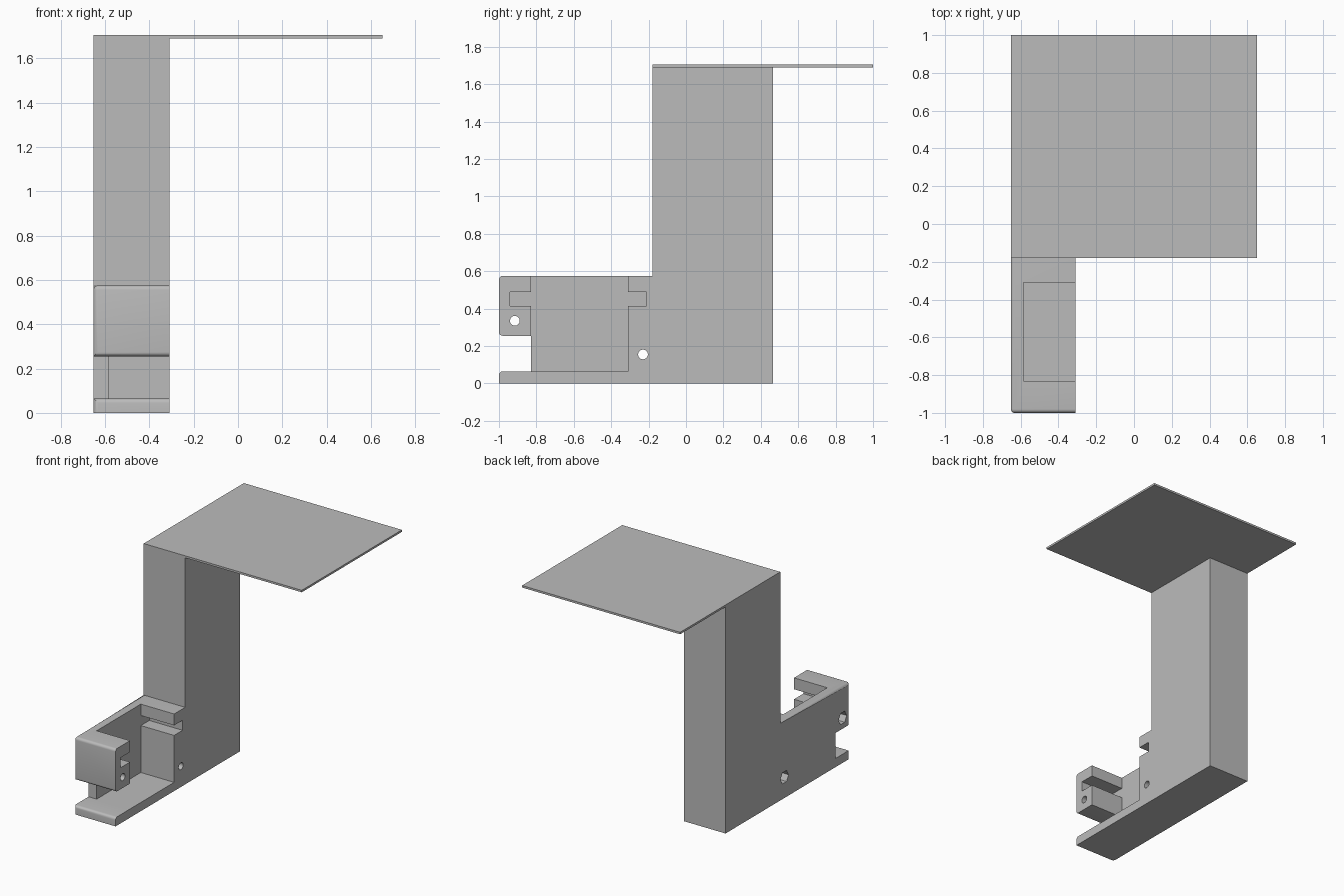
import bpy, bmesh, math
from mathutils import Matrix, Vector

if "Cube" in bpy.data.objects:
    bpy.data.objects.remove(bpy.data.objects["Cube"])

grey = bpy.data.materials.new("plain_grey")
grey.diffuse_color = (0.5, 0.5, 0.5, 1)
grey.use_nodes = True
grey.node_tree.nodes["Principled BSDF"].inputs["Base Color"].default_value = grey.diffuse_color

X0, X1 = -0.652, -0.31      # left and right faces of the bracket


def finish(bm, name):
    bmesh.ops.recalc_face_normals(bm, faces=bm.faces)
    mesh = bpy.data.meshes.new(name)
    bm.to_mesh(mesh)
    bm.free()
    ob = bpy.data.objects.new(name, mesh)
    bpy.context.collection.objects.link(ob)
    mesh.materials.append(grey)
    return ob


def box(name, x0, x1, y0, y1, z0, z1):
    bm = bmesh.new()
    bmesh.ops.create_cube(bm, size=1)
    for v in bm.verts:
        v.co = Vector((x1 if v.co.x > 0 else x0,
                       y1 if v.co.y > 0 else y0,
                       z1 if v.co.z > 0 else z0))
    return finish(bm, name)


def rod(name, x0, x1, y, z, r, sides):
    bm = bmesh.new()
    bmesh.ops.create_cone(bm, cap_ends=True, segments=sides, radius1=r, radius2=r, depth=x1 - x0,
                          matrix=Matrix.Translation(((x0 + x1) / 2, y, z)) @ Matrix.Rotation(math.pi / 2, 4, 'Y'))
    return finish(bm, name)


# Bracket and column: side profile (y, z) extruded across x
profile = [(-1, 0), (0.465, 0), (0.465, 1.69), (-0.18, 1.69), (-0.18, 0.575), (-1, 0.575),
           (-1, 0.255), (-0.83, 0.255), (-0.83, 0.065), (-1, 0.065)]
bm = bmesh.new()
face = bm.faces.new([bm.verts.new((X0, y, z)) for y, z in profile])
ext = bmesh.ops.extrude_face_region(bm, geom=[face])
bmesh.ops.translate(bm, vec=(X1 - X0, 0, 0), verts=[g for g in ext["geom"] if isinstance(g, bmesh.types.BMVert)])


# Rounded front edges and top left edge
def rounded(e):
    a, b = (v.co for v in e.verts)
    left = max(a.x, b.x) < X0 + 0.01
    front = max(a.y, b.y) < -0.99 and max(a.z, b.z) > 0.01
    across = abs(a.z - b.z) < 0.01
    top = left and min(a.z, b.z) > 0.57 and max(a.z, b.z) < 0.58
    return (front and (left or across)) or top


bmesh.ops.bevel(bm, geom=[e for e in bm.edges if rounded(e)], offset=0.02, offset_type='OFFSET',
                segments=5, profile=0.5, affect='EDGES', clamp_overlap=True)
bracket = finish(bm, "bracket_column")

# Pocket, side slots, screw holes and nut recesses
cutters = [box("pocket_cutter", -0.585, 0, -0.83, -0.31, 0.065, 1),
           box("slot_cutter", -0.585, 0, -0.94, -0.21, 0.415, 0.49)]
for y, z in ((-0.915, 0.335), (-0.23, 0.155)):
    cutters.append(rod("screw_hole_cutter", -1, 0, y, z, 0.026, 32))
    cutters.append(rod("nut_recess_cutter", -1, X0 + 0.08, y, z, 0.048, 6))

bpy.context.view_layer.objects.active = bracket
for c in cutters:
    mod = bracket.modifiers.new("cut", 'BOOLEAN')
    mod.operation = 'DIFFERENCE'
    mod.solver = 'EXACT'
    mod.object = c
    bpy.ops.object.modifier_apply(modifier=mod.name)
    bpy.data.objects.remove(c)

# Thin top plate
box("top_plate", X0, 0.652, -0.18, 1, 1.69, 1.705)

# Smooth only the fillets and holes
bpy.ops.object.select_all(action='DESELECT')
bracket.select_set(True)
bpy.ops.object.shade_smooth_by_angle(angle=math.radians(30))
